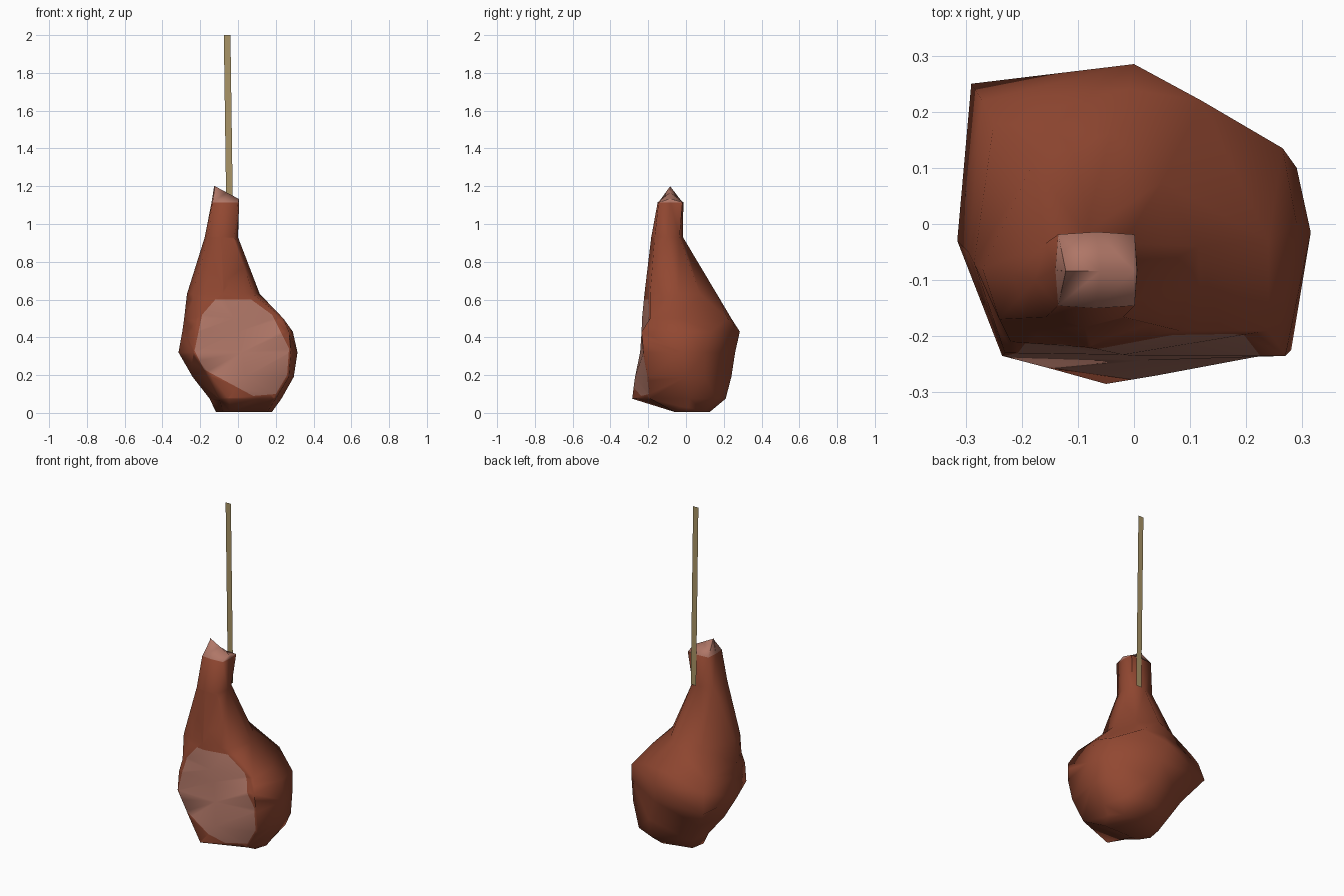
import bpy
import bmesh
from math import cos, sin, pi, radians
from mathutils import Vector

cube = bpy.data.objects.get("Cube")
if cube:
    bpy.data.objects.remove(cube, do_unlink=True)


def make_material(name, color):
    mat = bpy.data.materials.new(name)
    mat.use_nodes = True
    mat.diffuse_color = (*color, 1)
    mat.node_tree.nodes["Principled BSDF"].inputs["Base Color"].default_value = (*color, 1)
    return mat


def add_object(name, bm, materials):
    mesh = bpy.data.meshes.new(name)
    bm.to_mesh(mesh)
    bm.free()
    obj = bpy.data.objects.new(name, mesh)
    bpy.context.collection.objects.link(obj)
    for mat in materials:
        mesh.materials.append(mat)
    return obj


def rounded_ring(z, cx, cy, rx, ry, power):
    """Eight points on an ellipse, squarer as power falls below one."""
    def soften(value):
        if abs(value) < 0.001:
            return 0
        return (1 if value > 0 else -1) * abs(value) ** power
    return [Vector((cx + rx * soften(cos(i * pi / 4)),
                    cy + ry * soften(sin(i * pi / 4)), z)) for i in range(8)]


meat_brown = make_material("meat brown", (0.285, 0.064, 0.031))
fat_pink = make_material("pale fat", (0.43, 0.182, 0.135))
rope_tan = make_material("rope tan", (0.40, 0.30, 0.135))

# Meat cross-sections in hundredths: height, then points from the left side round the back
sections = [
    (7.5, [(23, 2), (20, 16), (9, 21), (-13, 14), (-15, 0), (-10, -20), (-5, -28.5), (20, -19)]),
    (19, [(29.5, 0), (28, 10), (8, 24), (-20, 16), (-24, -2), (-14, -26), (4, -27), (27, -20)]),
    (32, [(31.5, -1.5), (29, 10), (3, 26), (-29, 25), (-31.5, -3), (-23.5, -23.5), (2, -24.3), (28, -22.5)]),
    (43, [(29, 0), (26.5, 13.5), (0, 28.5), (-27, 22), (-29.5, -5), (-23, -23), (0, -23.5), (27, -23.5)]),
    (50, [(24, -3), (12, 22), (-1, 24), (-25, 18), (-28.5, -7), (-22, -21), (-2, -23.3), (24, -19)]),
    (63, [(11.5, -4), (5, 7.5), (-4, 16.3), (-18, 11), (-27, -8), (-24, -17), (-8, -22), (8, -19)]),
]
rings = [[Vector((x, y, z)) / 100 for x, y in points] for z, points in sections]

# Flattened underside, narrow neck and sloping ridge on top
rings.insert(0, [Vector((p.x * 0.78, max(p.y * 0.6, -0.06), 0.005)) for p in rings[0]])
rings.append(rounded_ring(0.93, -0.088, -0.1, 0.088, 0.084, 0.7))
rings.append(rounded_ring(1.115, -0.067, -0.082, 0.073, 0.068, 0.2))
rings.append([Vector((p.x * 0.9, -0.084, 1.135 - p.x * 0.48)) for p in rings[-1]])

bm = bmesh.new()
loops = [[bm.verts.new(p) for p in ring] for ring in rings]
for low, high in zip(loops, loops[1:]):
    for i in range(8):
        j = (i + 1) % 8
        bm.faces.new((low[i], low[j], high[j], high[i]))
bm.faces.new(loops[0][::-1])
bmesh.ops.remove_doubles(bm, verts=bm.verts, dist=0.004)
bmesh.ops.triangulate(bm, faces=bm.faces)
bmesh.ops.recalc_face_normals(bm, faces=bm.faces)

# Pale fat patch: cut its outline into the front faces
outline = [(8, 9), (20, 10), (26, 20), (27, 34), (18, 52),
           (7, 60), (-12, 60), (-19, 52), (-23, 33), (-18, 23)]
patch = [Vector((x, 0, z)) / 100 for x, z in outline]
sides = []
for a, b in zip(patch, patch[1:] + patch[:1]):
    edge = b - a
    sides.append((a, Vector((edge.z, 0, -edge.x)).normalized()))


def is_front(face):
    return face.normal.y < -0.25 and face.calc_center_median().z < 0.8


for point, outward in sides:
    front = [f for f in bm.faces if is_front(f)]
    parts = set(front)
    for f in front:
        parts.update(f.edges)
        parts.update(f.verts)
    bmesh.ops.bisect_plane(bm, geom=list(parts), plane_co=point, plane_no=outward, dist=0.0005)
    bm.normal_update()

for f in bm.faces:
    center = f.calc_center_median()
    in_patch = is_front(f) and all((center - p).dot(n) < 0 for p, n in sides)
    on_top = center.z > 1.115
    f.material_index = 1 if in_patch or on_top else 0

meat = add_object("meat_leg", bm, [meat_brown, fat_pink])
bpy.ops.object.select_all(action="DESELECT")
meat.select_set(True)
bpy.context.view_layer.objects.active = meat
bpy.ops.object.shade_smooth_by_angle(angle=radians(75))

# Flat hanging rope behind the neck
bm = bmesh.new()
strip = [(-0.06, 0.93), (-0.025, 0.93), (-0.04, 2), (-0.075, 2)]
bm.faces.new([bm.verts.new((x, -0.01, z)) for x, z in strip])
add_object("hanging_rope", bm, [rope_tan])
